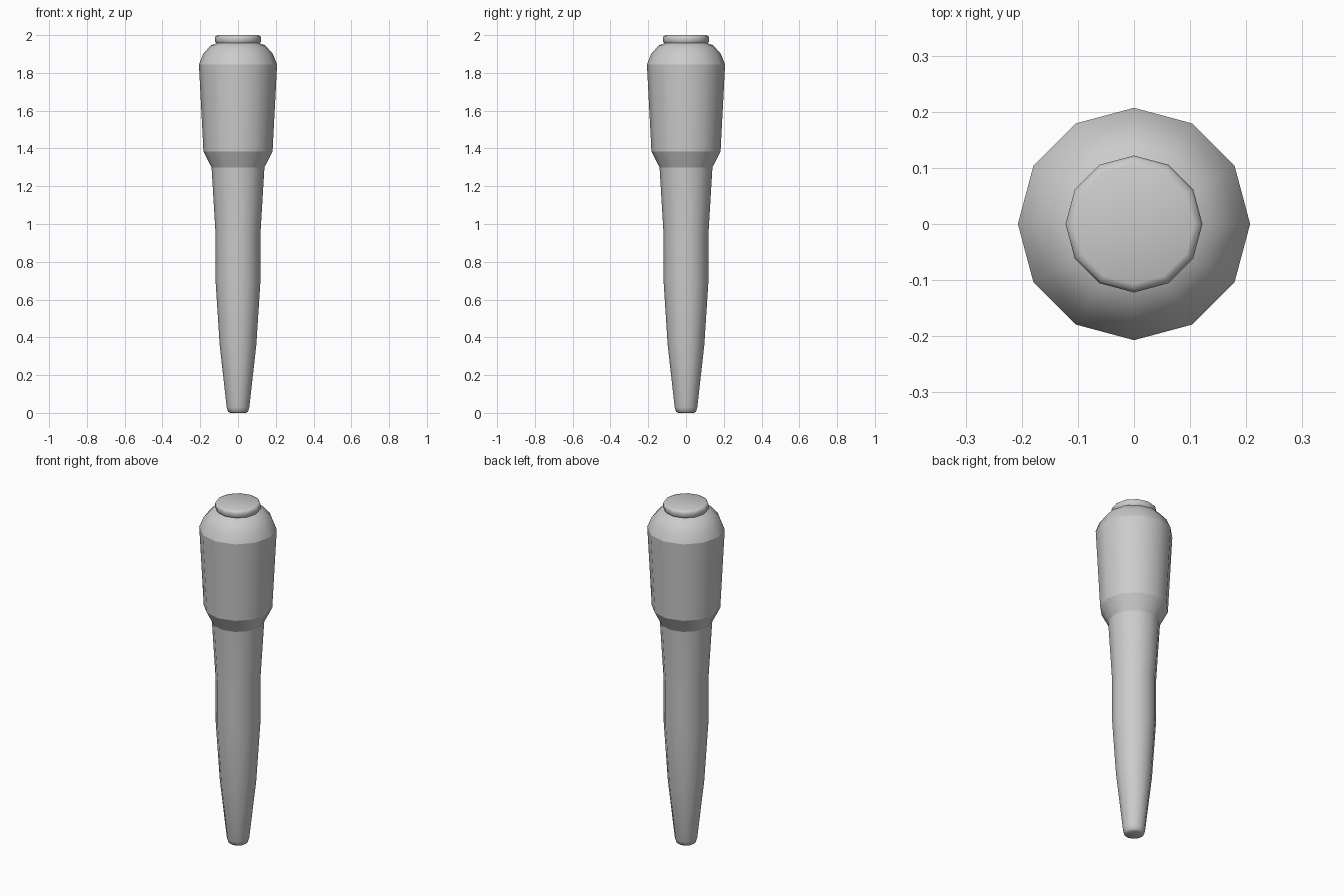
import bpy, bmesh, math

if "Cube" in bpy.data.objects:
    bpy.data.objects.remove(bpy.data.objects["Cube"])

SIDES = 12


def lathe(name, profile, cap_bottom=False, cap_top=False):
    """Revolve (radius, z) points round the z axis."""
    bm = bmesh.new()
    rings = []
    for r, z in profile:
        angles = [2 * math.pi * i / SIDES for i in range(SIDES)]
        rings.append([bm.verts.new((r * math.cos(a), r * math.sin(a), z)) for a in angles])
    for low, high in zip(rings, rings[1:]):
        for i in range(SIDES):
            j = (i + 1) % SIDES
            bm.faces.new((low[i], low[j], high[j], high[i]))
    if cap_bottom:
        bm.faces.new(rings[0][::-1])
    if cap_top:
        bm.faces.new(rings[-1])
    mesh = bpy.data.meshes.new(name)
    bm.to_mesh(mesh)
    bm.free()
    obj = bpy.data.objects.new(name, mesh)
    bpy.context.collection.objects.link(obj)
    bpy.ops.object.select_all(action='DESELECT')
    obj.select_set(True)
    bpy.context.view_layer.objects.active = obj
    bpy.ops.object.shade_smooth_by_angle(angle=math.radians(50))


# Tapered shaft with a rounded tip; the parts meet along crisp edges
lathe("shaft", [(0.042, 0), (0.053, 0.006), (0.06, 0.03), (0.097, 0.36),
                (0.119, 0.70), (0.119, 0.95), (0.14, 1.30)], cap_bottom=True)

# Flared collar under the head
lathe("collar", [(0.14, 1.30), (0.183, 1.385)])

# Head barrel
lathe("head", [(0.183, 1.385), (0.207, 1.845)])

# Domed shoulder
lathe("shoulder", [(0.207, 1.845), (0.185, 1.90), (0.145, 1.945), (0.115, 1.957)])

# End knob with softened rims
lathe("knob", [(0.115, 1.957), (0.122, 1.966), (0.122, 1.985),
               (0.118, 1.995), (0.107, 2.0)], cap_top=True)
